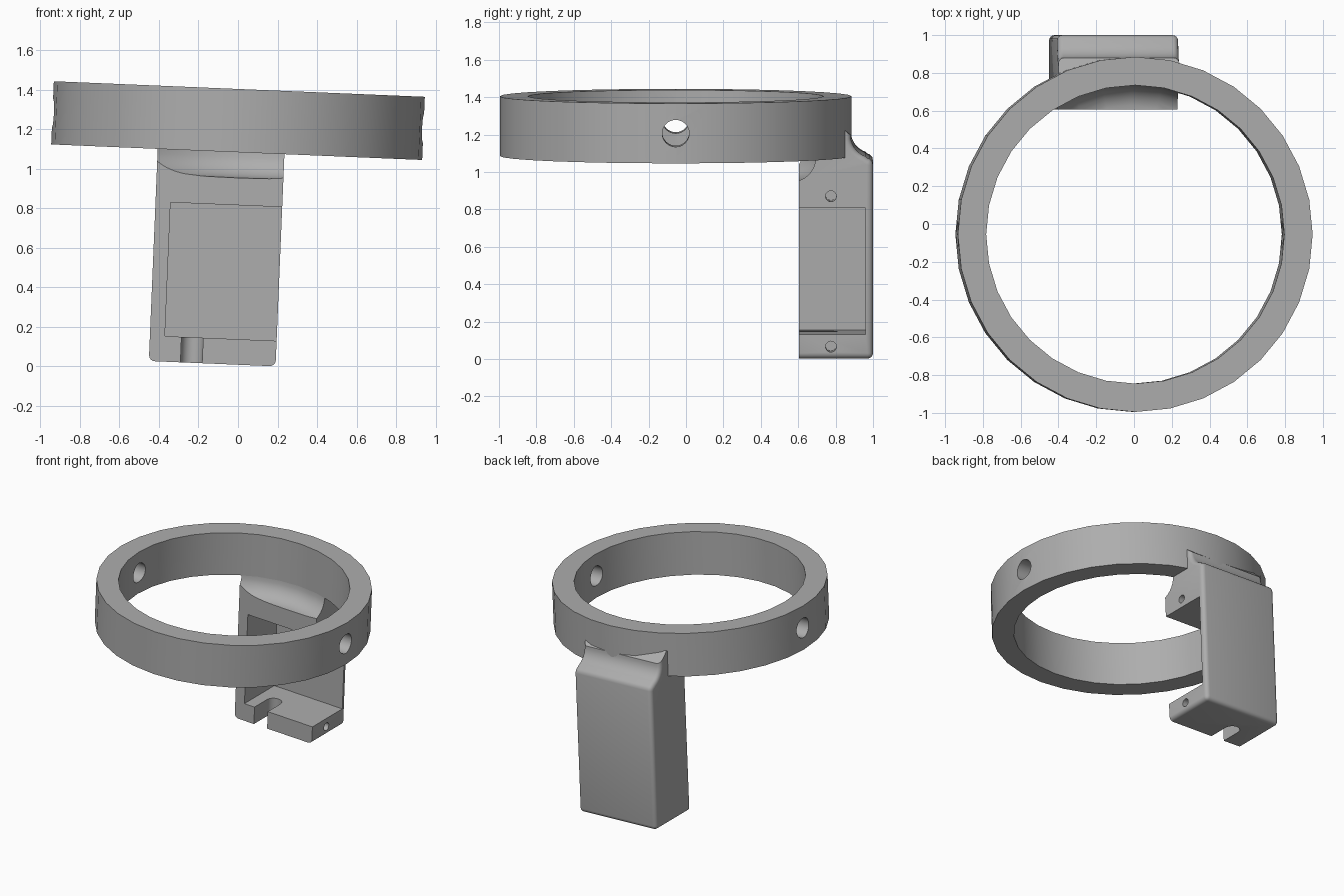
import bpy, bmesh, math
from mathutils import Matrix, Vector

if "Cube" in bpy.data.objects:
    bpy.data.objects.remove(bpy.data.objects["Cube"])

# Everything is built around the ring centre, then tilted slightly and lifted
TILT = Matrix.Translation((0, 0, 1.245)) @ Matrix.Rotation(math.radians(2.4), 4, 'Y')
RING_Y = -0.055
SEGMENTS = 32
FRONT, BACK, LOW = 0.605, 1.0, -1.235
X0, X1 = -0.40, 0.242

grey = bpy.data.materials.new("plain grey")
grey.use_nodes = True
grey.diffuse_color = (0.42, 0.42, 0.42, 1)
grey.node_tree.nodes["Principled BSDF"].inputs["Base Color"].default_value = grey.diffuse_color


def make(name, bm):
    bmesh.ops.recalc_face_normals(bm, faces=bm.faces)
    mesh = bpy.data.meshes.new(name)
    bm.to_mesh(mesh)
    bm.free()
    obj = bpy.data.objects.new(name, mesh)
    bpy.context.collection.objects.link(obj)
    return obj


def lathe(name, profile, closed):
    """Spin (radius, height) points about the ring axis."""
    bm = bmesh.new()
    rings = []
    for r, z in profile:
        rings.append([bm.verts.new((r * math.cos(a), RING_Y + r * math.sin(a), z))
                      for a in (math.tau * i / SEGMENTS for i in range(SEGMENTS))])
    pairs = list(zip(rings, rings[1:])) + ([(rings[-1], rings[0])] if closed else [])
    for a, b in pairs:
        for i in range(SEGMENTS):
            j = (i + 1) % SEGMENTS
            bm.faces.new((a[i], a[j], b[j], b[i]))
    if not closed:
        bm.faces.new(rings[0])
        bm.faces.new(rings[-1])
    return make(name, bm)


def box(name, lo, hi):
    bm = bmesh.new()
    lo, hi = Vector(lo), Vector(hi)
    size = hi - lo
    bmesh.ops.create_cube(bm, size=1, matrix=Matrix.Translation((lo + hi) / 2) @ Matrix.Diagonal((*size, 1)))
    return make(name, bm)


def rod(name, centre, radius, length, axis, sides=32):
    bm = bmesh.new()
    turn = Matrix.Rotation(math.pi / 2, 4, 'Y') if axis == 'X' else Matrix.Identity(4)
    bmesh.ops.create_cone(bm, cap_ends=True, segments=sides, radius1=radius, radius2=radius,
                          depth=length, matrix=Matrix.Translation(centre) @ turn)
    return make(name, bm)


def cut(obj, cutters):
    for c in cutters:
        c.hide_render = True
        mod = obj.modifiers.new("cut", 'BOOLEAN')
        mod.operation, mod.solver, mod.object = 'DIFFERENCE', 'EXACT', c
    bpy.context.view_layer.update()
    mesh = bpy.data.meshes.new_from_object(obj.evaluated_get(bpy.context.evaluated_depsgraph_get()))
    obj.modifiers.clear()
    obj.data = mesh
    for c in cutters:
        bpy.data.objects.remove(c)


def arc(cy, cz, r, start, end, steps):
    angles = [math.radians(start + (end - start) * i / steps) for i in range(steps + 1)]
    return [(cy + r * math.cos(a), cz + r * math.sin(a)) for a in angles]


# Ring with a cross hole through both sides
ring = lathe("ring", [(0.94, -0.16), (0.94, 0.16), (0.79, 0.16), (0.79, -0.16)], True)
cut(ring, [rod("hole_cutter", (0, RING_Y, 0), 0.072, 3, 'X')])

# Holder: side profile with a concave neck and rounded shoulder, extruded across
side = [(FRONT, LOW), (BACK, LOW)]
side += arc(0.96, -0.20, 0.04, 0, 80, 3)
side += arc(1.0, -0.04, 0.12, 250, 180, 8)
side += [(0.80, 0.03), (FRONT, 0.03)]
bm = bmesh.new()
cap = bm.faces.new([bm.verts.new((X0, y, z)) for y, z in side])
moved = bmesh.ops.extrude_face_region(bm, geom=[cap], use_keep_orig=True)["geom"]
bmesh.ops.translate(bm, vec=(X1 - X0, 0, 0), verts=[v for v in moved if isinstance(v, bmesh.types.BMVert)])
bmesh.ops.recalc_face_normals(bm, faces=bm.faces)


def is_rounded(edge):
    a, b = (v.co for v in edge.verts)
    if max(a.z, b.z) > -0.03 or max(a.y, b.y) < FRONT + 0.01:
        return False
    across = abs(a.x - b.x) > 0.1
    return not across or a.z < LOW + 0.01


bmesh.ops.bevel(bm, geom=[e for e in bm.edges if is_rounded(e)], offset=0.03,
                segments=4, profile=0.5, affect='EDGES')
holder = make("holder", bm)

# Cutters: ring bore with flared fillet, side-open pocket, cable slot, screw holes
bore = [(0.66, -0.6)] and arc(0.66, -0.16, 0.13, -90, 0, 8)
cutters = [
    lathe("bore_cutter", bore + [(0.80, -0.158), (0.80, 0.3)], False),
    box("pocket_cutter", (-0.324, 0.4, -1.106), (0.5, 0.96, -0.428)),
    box("slot_cutter", (-0.24, 0.4, -1.4), (-0.13, 0.755, -1.0)),
    rod("slot_end_cutter", (-0.185, 0.755, -1.2), 0.055, 0.4, 'Z'),
]
for z in (-0.365, -1.17):
    cutters.append(rod("screw_cutter", (X1, 0.775, z), 0.029, 0.3, 'X', 20))
cut(holder, cutters)

# Finish: material, tilt and smooth shading with sharp edges kept
for obj in (ring, holder):
    obj.data.materials.clear()
    obj.data.materials.append(grey)
    obj.data.transform(TILT)
    bpy.ops.object.select_all(action='DESELECT')
    obj.select_set(True)
    bpy.context.view_layer.objects.active = obj
    bpy.ops.object.shade_smooth_by_angle(angle=math.radians(30))
